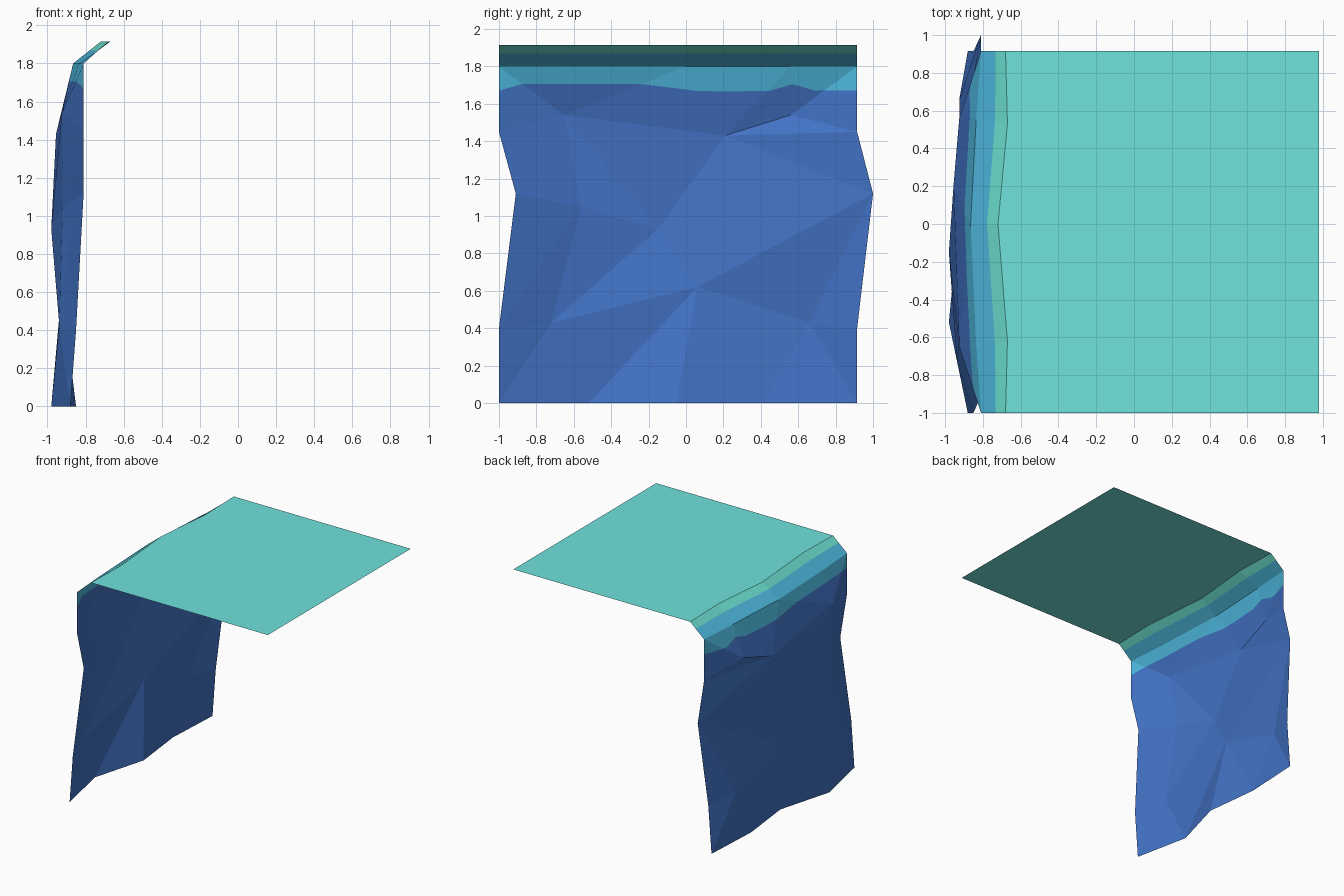
import bpy, bmesh
from mathutils import Vector

if "Cube" in bpy.data.objects:
    bpy.data.objects.remove(bpy.data.objects["Cube"])


def material(name, rgb):
    m = bpy.data.materials.new(name)
    m.diffuse_color = (*rgb, 1)
    m.use_nodes = True
    m.node_tree.nodes["Principled BSDF"].inputs["Base Color"].default_value = m.diffuse_color
    return m


TOP = material("teal_top", (0.16, 0.76, 0.72))
EDGE = material("green_teal_edge", (0.152, 0.76, 0.64))
BAND = material("cyan_band", (0.076, 0.49, 0.74))
ROCK = material("blue_rock", (0.054, 0.17, 0.56))


def finish(bm, name, mats):
    me = bpy.data.meshes.new(name)
    bm.to_mesh(me)
    bm.free()
    for m in mats:
        me.materials.append(m)
    ob = bpy.data.objects.new(name, me)
    bpy.context.collection.objects.link(ob)
    return ob


Y0, Y1 = -1.0, 0.915

# rim rows shared by the wall, the slope and the top (x, y)
low_rim = [(-0.81, Y0), (-0.835, -0.65), (-0.865, 0.0), (-0.835, 0.56), (-0.81, Y1)]
high_rim = [(-0.68, Y0), (-0.67, -0.62), (-0.72, 0.0), (-0.67, 0.53), (-0.68, Y1)]

# cliff wall: key points of the chiselled rock face
P = {
    "b0": (-0.88, Y0, 0), "b1": (-0.98, -0.52, 0), "b2": (-0.85, -0.05, 0),
    "b3": (-0.905, 0.42, 0), "b4": (-0.88, Y1, 0),
    "A": (-0.925, -0.65, 1.54), "B": (-0.955, 0.21, 1.43), "C": (-0.925, 0.56, 1.54),
    "D": (-0.92, -0.56, 1.05), "E": (-0.98, -0.15, 0.93), "F": (-0.938, -0.72, 0.43),
    "G": (-0.925, 0.06, 0.62), "H": (-0.925, 0.66, 0.43),
}
for side, y, bulge in (("L", Y0, -0.91), ("R", Y1, 1.0)):
    P[side + "1"] = (-0.85, y, 0.4)
    P[side + "2"] = (-0.81, bulge, 1.12)
    P[side + "3"] = (-0.81, y, 1.45)
for i, (x, y) in enumerate(low_rim):
    P["t%d" % i] = (x, y, 1.8)

FACETS = ("b0 L1 F,b0 F b1,L1 L2 D,L1 D F,L2 L3 D,L3 A D,L3 t0 t1 A,A t1 t2,A t2 B,B t2 t3,B t3 C,"
          "C t3 t4 R3,A B E,A E D,B C R3,B R3 R2,B R2 E,E R2 G,G R2 H,R2 R1 H,"
          "D E F,E G F,F G b1,G b2 b1,G b3 b2,G H b3,H R1 b4,H b4 b3")
bm = bmesh.new()
V = {k: bm.verts.new(c) for k, c in P.items()}
for f in FACETS.split(","):
    bm.faces.new([V[k] for k in f.split()])
bmesh.ops.triangulate(bm, faces=bm.faces[:])

# wavy painted band under the rim: cut column by column (y, z)
wave = [(Y0, 1.67), (-0.88, 1.705), (-0.23, 1.705), (0.05, 1.67), (0.2, 1.665),
        (0.45, 1.67), (0.57, 1.705), (0.69, 1.67), (Y1, 1.67)]


def upper(lo=-9, hi=9):
    return [f for f in bm.faces if f.calc_center_median().z > 1.44
            and lo < f.calc_center_median().y < hi]


def cut(faces, co, no):
    geom = set(faces)
    for f in faces:
        geom.update(f.edges)
        geom.update(f.verts)
    bmesh.ops.bisect_plane(bm, geom=list(geom), plane_co=co, plane_no=no, dist=1e-5)


for y, z in wave[1:-1]:
    cut(upper(), (0, y, z), (0, 1, 0))
for (ya, za), (yb, zb) in zip(wave, wave[1:]):
    normal = Vector((0, za - zb, yb - ya)).normalized()
    start = Vector((0, ya, za))
    cut(upper(ya, yb), start, normal)
    for f in upper(ya, yb):
        if (f.calc_center_median() - start).dot(normal) > 0:
            f.material_index = 1
finish(bm, "cliff_wall", [ROCK, BAND])

# sloped rim: cyan lower strip and green upper strip
bm = bmesh.new()
rows = []
for t in (0, 0.6, 1):
    rows.append([bm.verts.new((a[0] + (b[0] - a[0]) * t, a[1] + (b[1] - a[1]) * t, 1.8 + 0.115 * t))
                 for a, b in zip(low_rim, high_rim)])
for r in range(2):
    for i in range(4):
        f = bm.faces.new((rows[r][i + 1], rows[r][i], rows[r + 1][i], rows[r + 1][i + 1]))
        f.material_index = r
bmesh.ops.recalc_face_normals(bm, faces=bm.faces[:])
bm.faces.ensure_lookup_table()
if bm.faces[0].normal.z < 0:
    bmesh.ops.reverse_faces(bm, faces=bm.faces[:])
finish(bm, "sloped_rim", [BAND, EDGE])

# flat plateau top
bm = bmesh.new()
inner = [bm.verts.new((x, y, 1.915)) for x, y in high_rim]
outer = [bm.verts.new((0.98, y, 1.915)) for x, y in high_rim]
for i in range(4):
    bm.faces.new((inner[i], outer[i], outer[i + 1], inner[i + 1]))
finish(bm, "plateau_top", [TOP])
